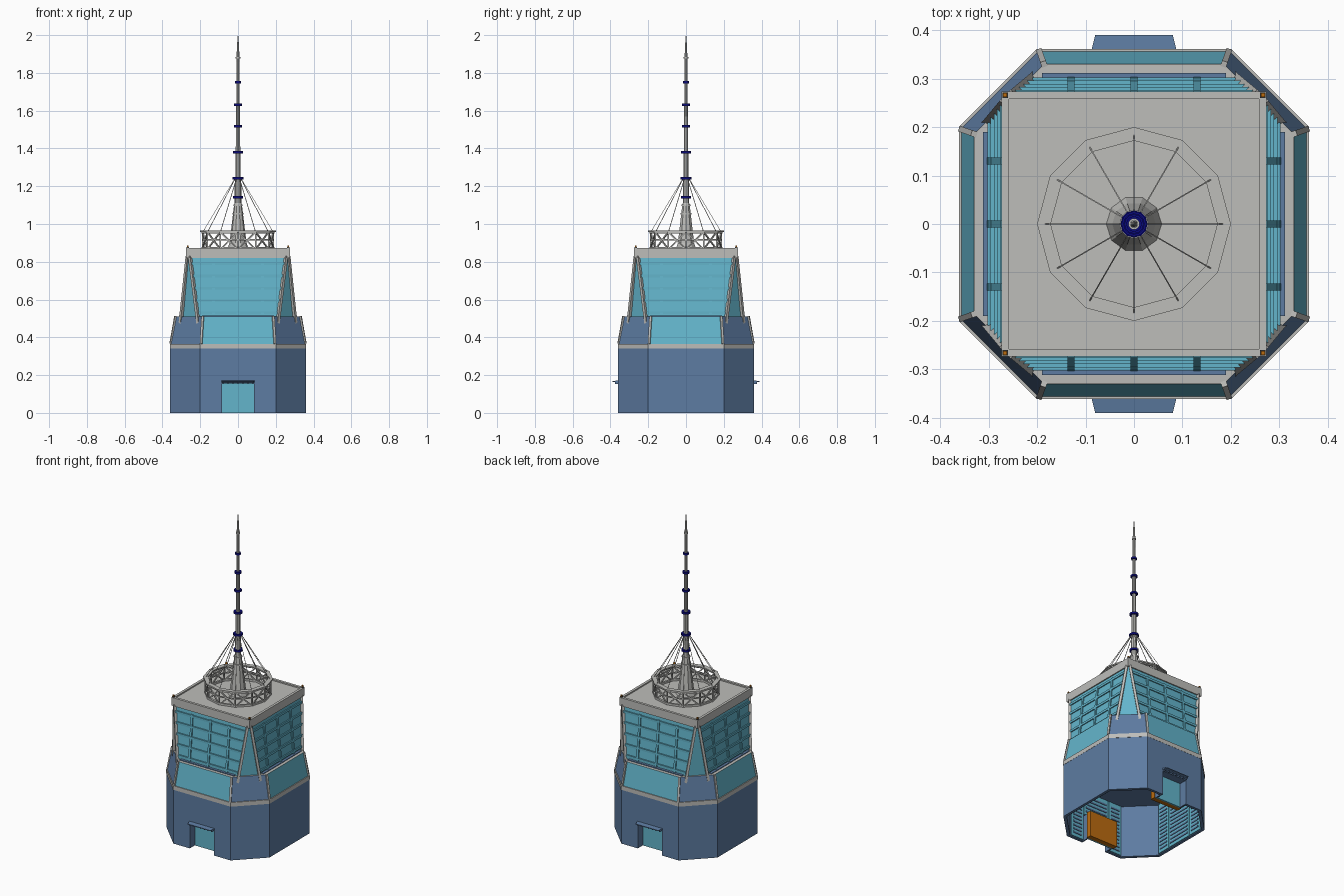
import bpy, bmesh, math
from mathutils import Vector, Matrix

old = bpy.data.objects.get("Cube")
if old:
    bpy.data.objects.remove(old, do_unlink=True)


def material(name, rgb):
    m = bpy.data.materials.new(name)
    m.use_nodes = True
    m.diffuse_color = (*rgb, 1)
    m.node_tree.nodes["Principled BSDF"].inputs["Base Color"].default_value = (*rgb, 1)
    return m


BLUE = material("slate_blue", (0.11, 0.2, 0.36))
TEAL = material("teal_glass", (0.125, 0.46, 0.6))
GREY = material("light_grey", (0.51, 0.51, 0.49))
NAVY = material("navy", (0.003, 0.003, 0.2))
ORANGE = material("orange", (0.5, 0.15, 0.005))
DARK = material("dark_grey", (0.06, 0.06, 0.06))


def finish(name, bm, *mats):
    bmesh.ops.recalc_face_normals(bm, faces=bm.faces)
    me = bpy.data.meshes.new(name)
    bm.to_mesh(me)
    bm.free()
    for m in mats:
        me.materials.append(m)
    ob = bpy.data.objects.new(name, me)
    bpy.context.collection.objects.link(ob)
    return ob


def box(bm, lo, hi, turn=0):
    lo, hi = Vector(lo), Vector(hi)
    mat = (Matrix.Rotation(math.radians(turn), 4, 'Z')
           @ Matrix.Translation((lo + hi) / 2) @ Matrix.Diagonal((*(hi - lo), 1)))
    bmesh.ops.create_cube(bm, size=1, matrix=mat)


def bar(bm, a, b, w, turn=0):
    a, b = Vector(a), Vector(b)
    rot = (b - a).to_track_quat('Z', 'Y').to_matrix().to_4x4()
    mat = (Matrix.Rotation(math.radians(turn), 4, 'Z') @ Matrix.Translation((a + b) / 2)
           @ rot @ Matrix.Diagonal((w, w, (b - a).length, 1)))
    bmesh.ops.create_cube(bm, size=1, matrix=mat)


def octagon(h, c, z):
    pts = [(h, -c), (h, c), (c, h), (-c, h), (-h, c), (-h, -c), (-c, -h), (c, -h)]
    return [(x, y, z) for x, y in pts]


def ngon(r, z, n=12):
    return [(r * math.cos(math.tau * i / n), r * math.sin(math.tau * i / n), z) for i in range(n)]


def loft(rings, rule=lambda ring, side: 0, caps=True, cap_mat=0):
    bm = bmesh.new()
    rows = [[bm.verts.new(p) for p in ring] for ring in rings]
    n = len(rows[0])
    for r in range(len(rows) - 1):
        for i in range(n):
            j = (i + 1) % n
            f = bm.faces.new((rows[r][i], rows[r][j], rows[r + 1][j], rows[r + 1][i]))
            f.material_index = rule(r, i)
    if caps:
        for row in (rows[0], rows[-1]):
            bm.faces.new(row).material_index = cap_mat
    return bm


# Hollow base, open below, with a doorway cut front and back
base = finish("base_walls", loft([octagon(0.343, 0.19, 0.33), octagon(0.343, 0.19, 0),
                                  octagon(0.36, 0.2, 0), octagon(0.36, 0.2, 0.34)]), BLUE)
bm = bmesh.new()
box(bm, (-0.085, -0.5, -0.1), (0.085, 0.5, 0.155))
cutter = finish("doorway_cutter", bm, BLUE)
cutter.hide_render = True
mod = base.modifiers.new("doorways", 'BOOLEAN')
mod.operation, mod.object, mod.solver = 'DIFFERENCE', cutter, 'EXACT'
bpy.context.view_layer.objects.active = base
bpy.ops.object.modifier_apply(modifier=mod.name)
bpy.data.objects.remove(cutter, do_unlink=True)

# Inner glazing with slats on the four long walls
panels, slats = bmesh.new(), bmesh.new()
for k in range(4):
    door_top = 0.17 if k % 2 == 0 else 0
    for x0, x1, z0 in ((-0.185, -0.095, 0), (-0.09, 0.09, door_top), (0.095, 0.185, 0)):
        box(panels, (x0, -0.344, z0 + 0.005), (x1, -0.337, 0.328), k * 90)
        z = z0 + 0.025
        while z < 0.31:
            box(slats, (x0 + 0.014, -0.338, z), (x1 - 0.014, -0.333, z + 0.01), k * 90)
            z += 0.024
finish("inner_glazing", panels, TEAL)
finish("inner_slats", slats, BLUE)

# Doors, porches and awnings, front and back
glass, back, sides, awning = (bmesh.new() for _ in range(4))
for turn in (0, 180):
    box(glass, (-0.085, -0.31, 0), (0.085, -0.30, 0.155), turn)
    box(back, (-0.1, -0.30, 0), (0.1, -0.27, 0.165), turn)
    for s in (-1, 1):
        xs = sorted((s * 0.085, s * 0.093))
        box(sides, (xs[0], -0.345, 0), (xs[1], -0.30, 0.16), turn)
    box(sides, (-0.093, -0.345, 0.155), (0.093, -0.30, 0.163), turn)
    rot = Matrix.Rotation(math.radians(turn), 4, 'Z')
    rows = [[awning.verts.new(rot @ Vector(p)) for p in
             ((-0.088, -0.358, z0), (0.088, -0.358, z0), (0.08, -0.39, z1), (-0.08, -0.39, z1))]
            for z0, z1 in ((0.16, 0.164), (0.172, 0.168))]
    awning.faces.new(rows[0])
    awning.faces.new(rows[1])
    for i in range(4):
        awning.faces.new((rows[0][i], rows[0][i - 1], rows[1][i - 1], rows[1][i]))
    for i in range(7):
        x = -0.078 + i * 0.026
        box(awning, (x - 0.003, -0.375, 0.153), (x + 0.003, -0.358, 0.163), turn)
finish("door_glass", glass, TEAL)
finish("door_backing", back, ORANGE)
finish("porch_sides", sides, BLUE)
finish("awnings", awning, BLUE)

# Grey band and sloping glazed storey with blue corners
finish("base_band", loft([octagon(0.361, 0.201, 0.34), octagon(0.361, 0.201, 0.366)]), GREY)
finish("sloping_storey",
       loft([octagon(0.356, 0.198, 0.366), octagon(0.33, 0.186, 0.51), octagon(0.27, 0.15, 0.512)],
            lambda r, i: 2 if r else i % 2, cap_mat=2), TEAL, BLUE, GREY)
frames, strips = bmesh.new(), bmesh.new()
for k in range(4):
    for s in (-1, 1):
        bar(frames, (s * 0.195, -0.356, 0.366), (s * 0.186, -0.33, 0.512), 0.012, k * 90)
    box(strips, (-0.19, -0.312, 0.505), (0.19, -0.28, 0.515), k * 90)
finish("storey_frames", frames, GREY)
finish("deck_strips", strips, BLUE)

# Upper tower: octagon at the foot closing to a square at the top
LOW, HIGH = 0.50, 0.82


def tower_size(z):
    t = (HIGH - z) / (HIGH - LOW)
    return 0.267 + 0.031 * t, 0.255 - 0.05 * t


finish("tower_walls", loft([octagon(*tower_size(z), z) for z in (LOW, HIGH)]), TEAL)
mullions, struts = bmesh.new(), bmesh.new()
for k in range(4):
    for i in range(5):
        z = 0.53 + i * 0.065
        h, c = tower_size(z)
        bar(mullions, (-c, -h, z), (c, -h, z), 0.014, k * 90)
    top, foot = tower_size(0.80)[0], tower_size(0.515)[0]
    for x in (-0.13, 0, 0.13):
        bar(mullions, (x, -foot, 0.515), (x, -top, 0.80), 0.014, k * 90)
    for s in (-1, 1):
        h0, c0 = tower_size(0.455)
        h1, c1 = tower_size(HIGH)
        bar(struts, (s * (c0 + 0.01), -h0 - 0.004, 0.455), (s * c1, -h1, HIGH + 0.01), 0.015, k * 90)
finish("window_mullions", mullions, TEAL)
finish("corner_struts", struts, GREY)

# Roof slab with low rim and corner lamps
bm = bmesh.new()
box(bm, (-0.272, -0.272, 0.82), (0.272, 0.272, 0.864))
for k in range(4):
    box(bm, (-0.274, -0.274, 0.82), (0.274, -0.258, 0.872), k * 90)
finish("roof_slab", bm, GREY)
posts, lamps = bmesh.new(), bmesh.new()
for k in range(4):
    box(posts, (0.26, 0.26, 0.87), (0.272, 0.272, 0.878), k * 90)
    box(lamps, (0.262, 0.262, 0.878), (0.27, 0.27, 0.887), k * 90)
finish("lamp_posts", posts, DARK)
finish("lamps", lamps, ORANGE)

# Twelve-sided truss ring
bm = bmesh.new()
R = 0.187
for z, w in ((0.872, 0.012), (0.916, 0.007), (0.958, 0.014)):
    ring = ngon(R, z)
    for i in range(12):
        bar(bm, ring[i - 1], ring[i], w)
low, high = ngon(R, 0.866), ngon(R, 0.958)
for i in range(12):
    bar(bm, low[i - 1], high[i], 0.007)
    bar(bm, high[i - 1], low[i], 0.007)
    bar(bm, low[i], high[i], 0.008)
finish("truss_ring", bm, GREY)
finish("ring_walkway", loft([ngon(0.172, 0.957), ngon(0.172, 0.965), ngon(0.2, 0.965),
                             ngon(0.2, 0.957), ngon(0.172, 0.957)], caps=False), GREY)

# Guy wires
bm = bmesh.new()
for a, b in zip(ngon(0.183, 0.963), ngon(0.014, 1.245)):
    bar(bm, a, b, 0.0025)
finish("guy_wires", bm, GREY)

# Stepped mast with grey and navy collars
mast = [(0.058, 0.862), (0.045, 0.9), (0.021, 1.1), (0.018, 1.11), (0.017, 1.24), (0.0145, 1.25),
        (0.0135, 1.38), (0.012, 1.39), (0.011, 1.63), (0.009, 1.64), (0.009, 1.75),
        (0.008, 1.88), (0.005, 1.95), (0.001, 2.0)]
finish("mast", loft([ngon(r, z, 10) for r, z in mast]), GREY)


def collars(name, items, half, mat):
    bm = bmesh.new()
    for r, z in items:
        bmesh.ops.create_cone(bm, cap_ends=True, segments=12, radius1=r, radius2=r, depth=half * 2,
                              matrix=Matrix.Translation((0, 0, z)))
    finish(name, bm, mat)


collars("mast_collars", ((0.03, 1.055), (0.025, 1.1), (0.012, 1.88)), 0.004, GREY)
collars("mast_rings", ((0.027, 1.142), (0.028, 1.242), (0.026, 1.38),
                       (0.022, 1.518), (0.02, 1.632), (0.016, 1.75)), 0.006, NAVY)
